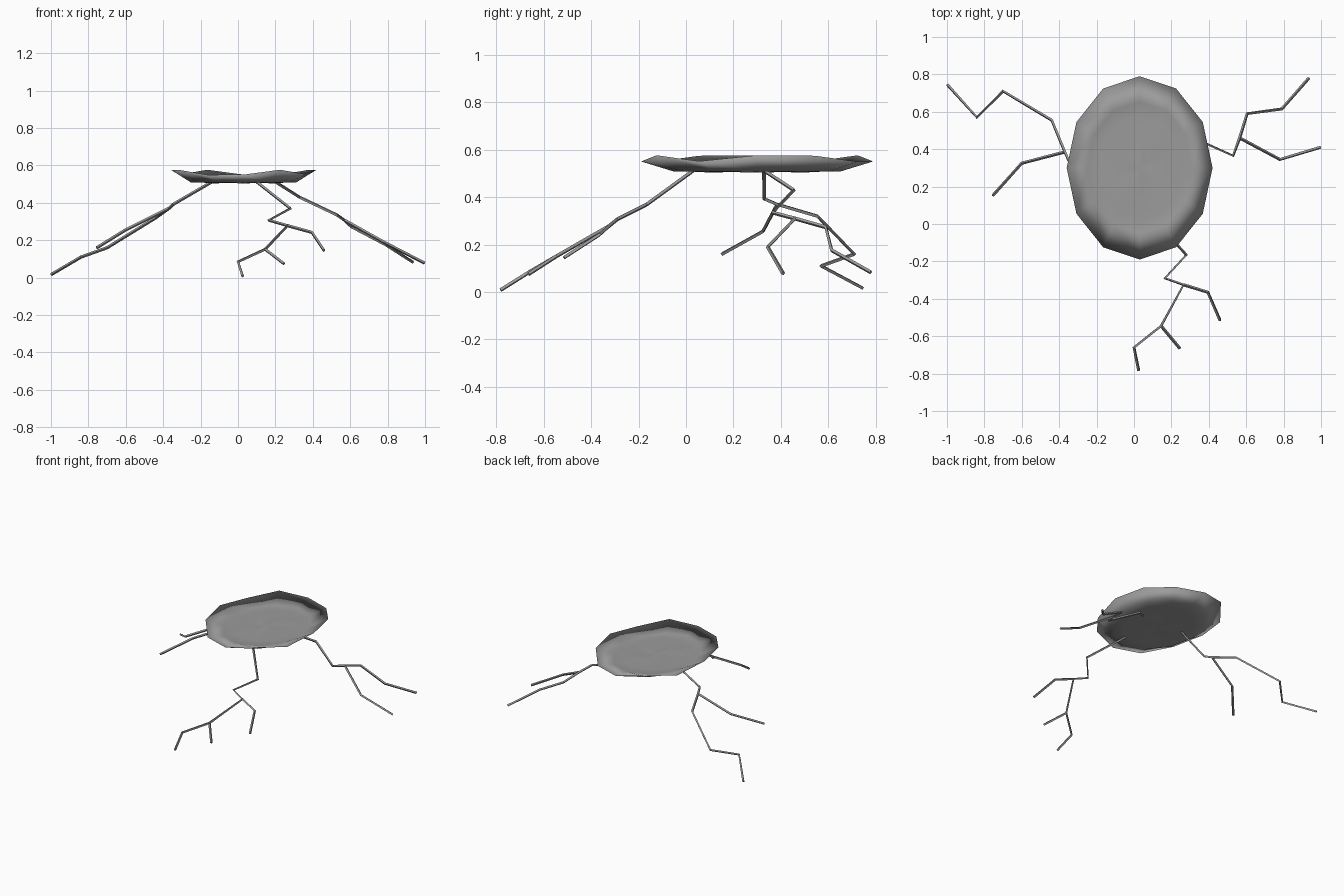
import bpy, bmesh, math

if "Cube" in bpy.data.objects:
    bpy.data.objects.remove(bpy.data.objects["Cube"])

grey = bpy.data.materials.new("dark_grey")
grey.diffuse_color = (0.33, 0.33, 0.33, 1)
grey.use_nodes = True
grey.node_tree.nodes["Principled BSDF"].inputs["Base Color"].default_value = grey.diffuse_color

# Shallow oval canopy: 12-sided thin dish, two swirled skins meeting at a sharp wavy rim
CX, CY, RX, RY, N = 0.03, 0.30, 0.39, 0.49, 12
RADII = (0.12, 0.25, 0.4, 0.56, 0.72)
RIM = (0.577, 0.575, 0.550, 0.551, 0.577, 0.552)  # repeats after half a turn
HALF = 0.010
bm = bmesh.new()


def height(r, i, side):
    a = 2 * math.pi * i / N
    swirl = 0.005 * math.sin(math.pi * r / 0.72) * math.cos(4 * a + 8 * r)
    return 0.519 + swirl + side * HALF


def ring(r, z_of):
    angles = [2 * math.pi * i / N for i in range(N)]
    return [bm.verts.new((CX + RX * r * math.cos(a), CY + RY * r * math.sin(a), z_of(i)))
            for i, a in enumerate(angles)]


rim = ring(1.0, lambda i: RIM[i % 6])
for side in (1, -1):
    centre = bm.verts.new((CX, CY, 0.519 + side * HALF))
    rings = [ring(r, lambda i, r=r: height(r, i, side)) for r in RADII] + [rim]
    for i in range(N):
        j = (i + 1) % N
        faces = [(centre, rings[0][i], rings[0][j])]
        faces += [(p[i], q[i], q[j], p[j]) for p, q in zip(rings, rings[1:])]
        for f in faces:
            bm.faces.new(f if side > 0 else f[::-1]).smooth = True
mesh = bpy.data.meshes.new("canopy")
bm.to_mesh(mesh)
bm.free()
mesh.materials.append(grey)
canopy = bpy.data.objects.new("canopy", mesh)
bpy.context.collection.objects.link(canopy)


# Branching legs: thin square rods along zigzag paths
def leg(name, paths, radius=0.0085):
    cu = bpy.data.curves.new(name, 'CURVE')
    cu.dimensions = '3D'
    cu.bevel_depth = radius
    cu.bevel_resolution = 0
    cu.use_fill_caps = True
    cu.materials.append(grey)
    for pts in paths:
        s = cu.splines.new('POLY')
        s.points.add(len(pts) - 1)
        for p, co in zip(s.points, pts):
            p.co = (*co, 1)
        s.use_smooth = False
    ob = bpy.data.objects.new(name, cu)
    bpy.context.collection.objects.link(ob)
    bpy.ops.object.select_all(action='DESELECT')
    ob.select_set(True)
    bpy.context.view_layer.objects.active = ob
    bpy.ops.object.convert(target='MESH')


fork = (0.565, 0.46, 0.31)
leg("right_leg", [
    [(0.20, 0.33, 0.512), (0.33, 0.455, 0.43), (0.53, 0.365, 0.335), fork,
     (0.605, 0.59, 0.273), (0.79, 0.615, 0.176), (0.935, 0.78, 0.083)],
    [fork, (0.78, 0.345, 0.19), (0.997, 0.41, 0.078)],
])

fork = (-0.37, 0.385, 0.37)
leg("left_leg", [
    [(-0.14, 0.33, 0.512), (-0.345, 0.33, 0.393), fork, (-0.44, 0.555, 0.32),
     (-0.70, 0.71, 0.16), (-0.84, 0.57, 0.11), (-0.998, 0.745, 0.017)],
    [fork, (-0.60, 0.325, 0.256), (-0.755, 0.152, 0.16)],
])

fork = (0.265, -0.325, 0.278)
knee = (0.145, -0.545, 0.152)
leg("front_leg", [
    [(0.10, 0.03, 0.512), (0.28, -0.165, 0.37), (0.165, -0.29, 0.307), fork, knee,
     (0.0, -0.66, 0.085), (0.025, -0.783, 0.008)],
    [knee, (0.245, -0.665, 0.075)],
    [fork, (0.395, -0.365, 0.242), (0.46, -0.515, 0.145)],
])
